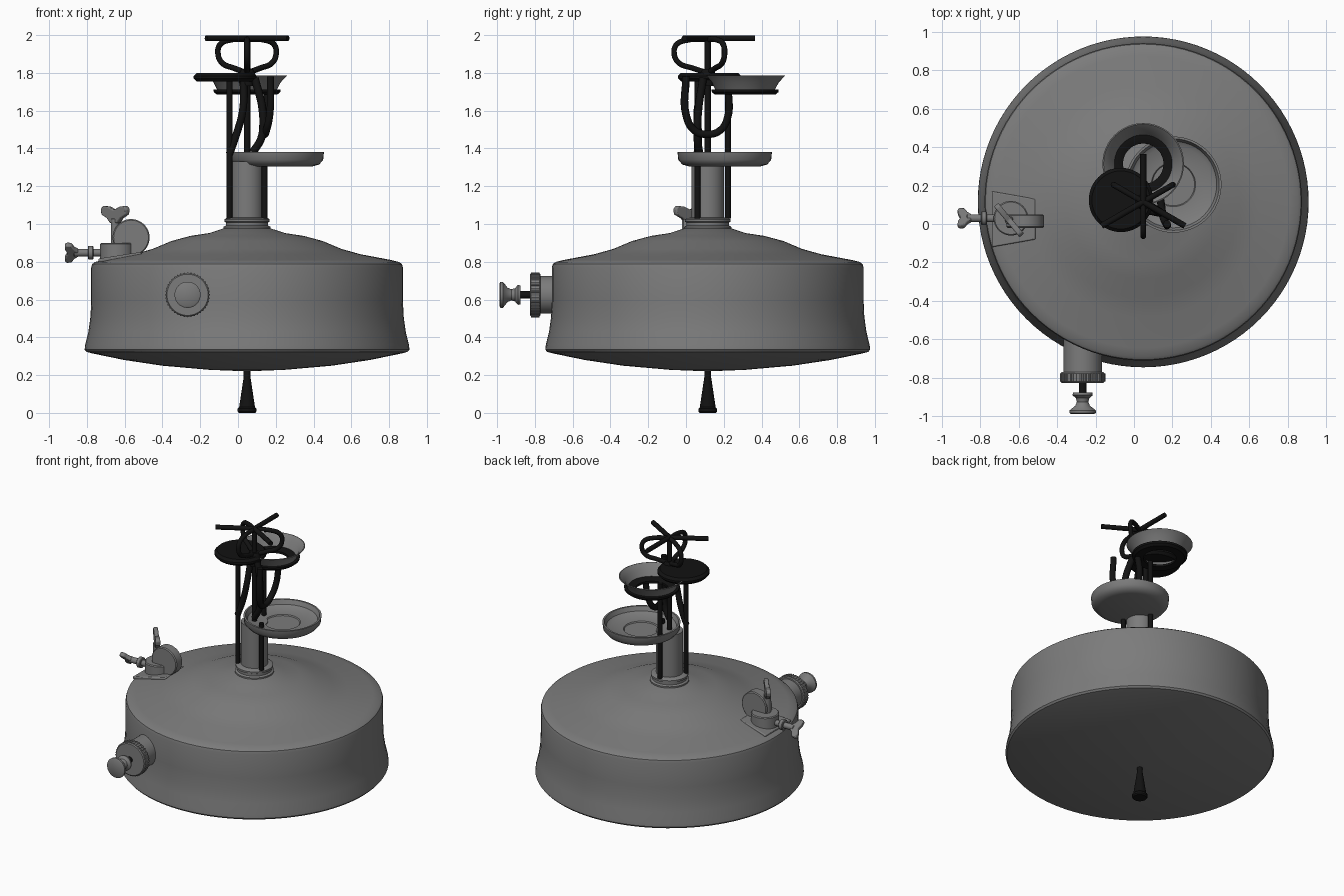
import bpy, bmesh, math
from mathutils import Vector, Matrix

if "Cube" in bpy.data.objects:
    bpy.data.objects.remove(bpy.data.objects["Cube"])

CX, CY = 0.048, 0.115


def material(name, rgb):
    m = bpy.data.materials.new(name)
    m.use_nodes = True
    m.diffuse_color = (*rgb, 1)
    node = m.node_tree.nodes["Principled BSDF"]
    node.inputs["Base Color"].default_value = (*rgb, 1)
    node.inputs["Roughness"].default_value = 0.6
    return m


METAL = material("grey metal", (0.2, 0.2, 0.2))
BLACK = material("black iron", (0.006, 0.006, 0.006))


def finish(name, bm, mat, matrix=Matrix(), angle=35):
    bmesh.ops.recalc_face_normals(bm, faces=bm.faces)
    me = bpy.data.meshes.new(name)
    bm.to_mesh(me)
    bm.free()
    me.materials.append(mat)
    ob = bpy.data.objects.new(name, me)
    bpy.context.collection.objects.link(ob)
    ob.matrix_world = matrix
    bpy.ops.object.select_all(action="DESELECT")
    ob.select_set(True)
    bpy.context.view_layer.objects.active = ob
    bpy.ops.object.shade_smooth_by_angle(angle=math.radians(angle))
    return ob


def lathe(name, profile, loc, mat, axis=(0, 0, 1), steps=48, closed=False):
    """Spin (radius, height) points about an axis through loc."""
    bm = bmesh.new()
    verts = [bm.verts.new((r, 0, z)) for r, z in profile]
    edges = [bm.edges.new(p) for p in zip(verts, verts[1:])]
    if closed:
        edges.append(bm.edges.new((verts[-1], verts[0])))
    bmesh.ops.spin(bm, geom=verts + edges, axis=(0, 0, 1), cent=(0, 0, 0),
                   angle=math.tau, steps=steps, use_duplicate=False)
    bmesh.ops.remove_doubles(bm, verts=bm.verts, dist=0.0005)
    turn = Vector((0, 0, 1)).rotation_difference(Vector(axis)).to_matrix().to_4x4()
    return finish(name, bm, mat, Matrix.Translation(loc) @ turn)


def drum(name, r, low, high, loc, mat, axis=(0, 0, 1), bevel=0.006):
    """Solid cylinder with softened rims."""
    return lathe(name, [(0, low), (r - bevel, low), (r, low + bevel),
                        (r, high - bevel), (r - bevel, high), (0, high)], loc, mat, axis)


def tube(name, points, radius, mat, smooth=True):
    """Round bar along a path."""
    cu = bpy.data.curves.new(name, "CURVE")
    cu.dimensions = "3D"
    cu.bevel_depth = radius
    cu.bevel_resolution = 3
    cu.use_fill_caps = True
    cu.resolution_u = 8
    if smooth:
        sp = cu.splines.new("BEZIER")
        sp.bezier_points.add(len(points) - 1)
        for bp, p in zip(sp.bezier_points, points):
            bp.co = p
            bp.handle_left_type = bp.handle_right_type = "AUTO"
    else:
        sp = cu.splines.new("POLY")
        sp.points.add(len(points) - 1)
        for sp_point, p in zip(sp.points, points):
            sp_point.co = (*p, 1)
    cu.materials.append(mat)
    ob = bpy.data.objects.new(name, cu)
    bpy.context.collection.objects.link(ob)
    return ob


def plate(name, outline, thick, mat, matrix):
    """Flat outline in local x and z, thickened along y."""
    bm = bmesh.new()
    face = bm.faces.new([bm.verts.new((x, -thick / 2, z)) for x, z in outline])
    out = bmesh.ops.extrude_face_region(bm, geom=[face])
    moved = [v for v in out["geom"] if isinstance(v, bmesh.types.BMVert)]
    bmesh.ops.translate(bm, verts=moved, vec=(0, thick, 0))
    ob = finish(name, bm, mat, matrix)
    mod = ob.modifiers.new("soft edge", "BEVEL")
    mod.width = 0.006
    mod.segments = 2
    return ob


def polar(deg, r, z):
    a = math.radians(deg)
    return (CX + r * math.cos(a), CY + r * math.sin(a), z)


# Fuel tank with flared foot and domed top
lathe("fuel_tank", [(0, 0.22), (0.2, 0.228), (0.45, 0.25), (0.65, 0.28), (0.82, 0.315),
                    (0.85, 0.323), (0.86, 0.335), (0.857, 0.36), (0.84, 0.43),
                    (0.829, 0.51), (0.825, 0.6), (0.825, 0.77), (0.82, 0.788),
                    (0.805, 0.799), (0.76, 0.81), (0.6, 0.84), (0.5, 0.868), (0.4, 0.91),
                    (0.3, 0.937), (0.2, 0.952), (0.13, 0.975), (0, 0.98)],
      (CX, CY, 0), METAL, steps=96)

# Neck: stepped collar and column
lathe("neck_column", [(0.125, 0.97), (0.125, 0.985), (0.112, 0.992), (0.112, 1.008),
                      (0.12, 1.012), (0.12, 1.025), (0.108, 1.032), (0.086, 1.034),
                      (0.086, 1.33), (0, 1.33)], (CX, CY, 0), METAL)

# Spike under the tank
lathe("bottom_spike", [(0, 0), (0.044, 0), (0.05, 0.008), (0.05, 0.022), (0.042, 0.03),
                       (0.018, 0.19), (0.018, 0.24), (0, 0.24)], (CX, CY, 0), BLACK, steps=24)

# Spirit dish with a raised ring inside
lathe("spirit_dish", [(0, 1.305), (0.19, 1.305), (0.225, 1.315), (0.246, 1.34), (0.25, 1.38),
                      (0.238, 1.38), (0.225, 1.35), (0.2, 1.335), (0.115, 1.33),
                      (0.11, 1.323), (0, 1.323)], (0.205, 0.205, 0), METAL)

# Three upright support rods around the column
for i, (deg, top) in enumerate(((210, 1.77), (-30, 1.36), (90, 1.7))):
    tube(f"support_rod_{i + 1}", [polar(deg, 0.107, 1.03), polar(deg, 0.107, top)],
         0.016, BLACK, smooth=False)

# Central rod and vapour pipes
tube("central_rod", [(CX, CY, 1.3), (CX, CY, 1.98)], 0.017, BLACK, smooth=False)
tube("left_pipe", [(-0.045, 0.06, 1.37), (-0.01, 0.065, 1.47), (0.025, 0.06, 1.6),
                   (0.03, 0.1, 1.77)], 0.02, BLACK)
tube("right_pipe", [(0.08, 0.07, 1.38), (0.125, 0.06, 1.46), (0.13, 0.065, 1.6),
                    (0.09, 0.09, 1.77)], 0.021, BLACK)
tube("looped_pipe", [(0.172, 0.0, 1.78), (0.168, 0.0, 1.58), (0.15, 0.045, 1.495),
                     (0.14, 0.11, 1.475), (0.13, 0.18, 1.495), (0.14, 0.222, 1.57),
                     (0.16, 0.225, 1.7)], 0.02, BLACK)
lathe("pipe_hub", [(0, 1.73), (0.04, 1.73), (0.045, 1.79), (0.03, 1.82), (0, 1.82)],
      (CX, CY, 0), BLACK, steps=24)

# Flared burner cup and the ring it sits in
lathe("burner_cup", [(0.145, 1.695), (0.16, 1.715), (0.178, 1.75), (0.212, 1.785),
                     (0.206, 1.787), (0.172, 1.755), (0.154, 1.718), (0.139, 1.699)],
      (CX, 0.313, 0), METAL, closed=True)
lathe("burner_ring", [(0.105, 1.685), (0.16, 1.685), (0.176, 1.698), (0.178, 1.712),
                      (0.14, 1.714), (0.105, 1.7)], (CX, 0.313, 0), BLACK, closed=True)

# Flame spreader disc
drum("spreader_disc", 0.167, 1.755, 1.8, (-0.068, 0.125, 0), BLACK, bevel=0.016)

# Pot rest: three straight arms and three wire loops between them
for i in range(3):
    deg = 90 + 120 * i
    tube(f"pot_arm_{i + 1}", [(CX, CY, 1.983), polar(deg, 0.25, 1.983)],
         0.016, BLACK, smooth=False)
    path = [(0, 1.978), (0.1, 1.975), (0.165, 1.95), (0.178, 1.905), (0.155, 1.855),
            (0.08, 1.825), (0, 1.8)]
    tube(f"pot_loop_{i + 1}", [polar(deg + 180, r, z) for r, z in path], 0.015, BLACK)

# Pump: barrel, knurled cap, rod and spool knob
PUMP = (-0.267, 0, 0.625)
FRONT = (0, -1, 0)
drum("pump_barrel", 0.1, 0.55, 0.8, PUMP, METAL, FRONT)
drum("pump_cap", 0.115, 0.77, 0.826, PUMP, METAL, FRONT)
for i in range(40):
    a = math.tau * i / 40
    ridge = (PUMP[0] + 0.114 * math.cos(a), 0, PUMP[2] + 0.114 * math.sin(a))
    tube(f"pump_cap_ridge_{i + 1}", [(ridge[0], -0.776, ridge[2]), (ridge[0], -0.82, ridge[2])],
         0.005, METAL, smooth=False)
drum("pump_rod", 0.02, 0.8, 0.9, PUMP, BLACK, FRONT, 0.002)
lathe("pump_knob", [(0, 0.877), (0.05, 0.877), (0.053, 0.89), (0.035, 0.905), (0.03, 0.925),
                    (0.038, 0.945), (0.06, 0.962), (0.069, 0.97), (0.069, 0.982),
                    (0.06, 0.988), (0, 0.988)], PUMP, METAL, FRONT)

# Filler: sloped foot plate, cup and hinged round cap
FX, FY = -0.64, 0.03
plate("filler_foot", [(-0.1, -0.15), (0.13, -0.11), (0.13, 0.1), (-0.1, 0.14)], 0.02, METAL,
      Matrix.Translation((FX, 0.02, 0.822)) @ Matrix.Rotation(math.radians(-9), 4, "Y")
      @ Matrix.Rotation(math.radians(90), 4, "X"))
drum("filler_cup", 0.09, 0.78, 0.9, (FX, FY, 0), METAL)
drum("filler_cap", 0.098, -0.05, 0.02, (-0.566, 0, 0.928), METAL, FRONT)

# Wing screws: one on top, one out to the side
WING = [(-0.03, 0), (0.03, 0), (0.055, 0.025), (0.1, 0.045), (0.105, 0.075), (0.09, 0.09),
        (0.05, 0.088), (0, 0.07), (-0.05, 0.088), (-0.09, 0.09), (-0.105, 0.075),
        (-0.1, 0.045), (-0.055, 0.025)]
drum("top_screw_stem", 0.022, 0.88, 1.03, (FX - 0.01, 0.02, 0), METAL, bevel=0.004)
plate("top_wing", WING, 0.03, METAL, Matrix.Translation((FX - 0.01, 0.02, 1.005))
      @ Matrix.Rotation(math.radians(-50), 4, "Z"))
SIDE = (-1, 0, 0)
drum("side_screw_stem", 0.02, 0.7, 0.87, (0, FY, 0.848), METAL, SIDE, 0.004)
drum("side_screw_collar", 0.036, 0.765, 0.795, (0, FY, 0.848), METAL, SIDE, 0.004)
plate("side_wing", [(x * 0.62, z * 0.8) for x, z in WING], 0.03, METAL,
      Matrix.Translation((-0.845, FY, 0.848)) @ Matrix.Rotation(math.radians(45), 4, "X")
      @ Matrix.Rotation(math.radians(-90), 4, "Y"))
